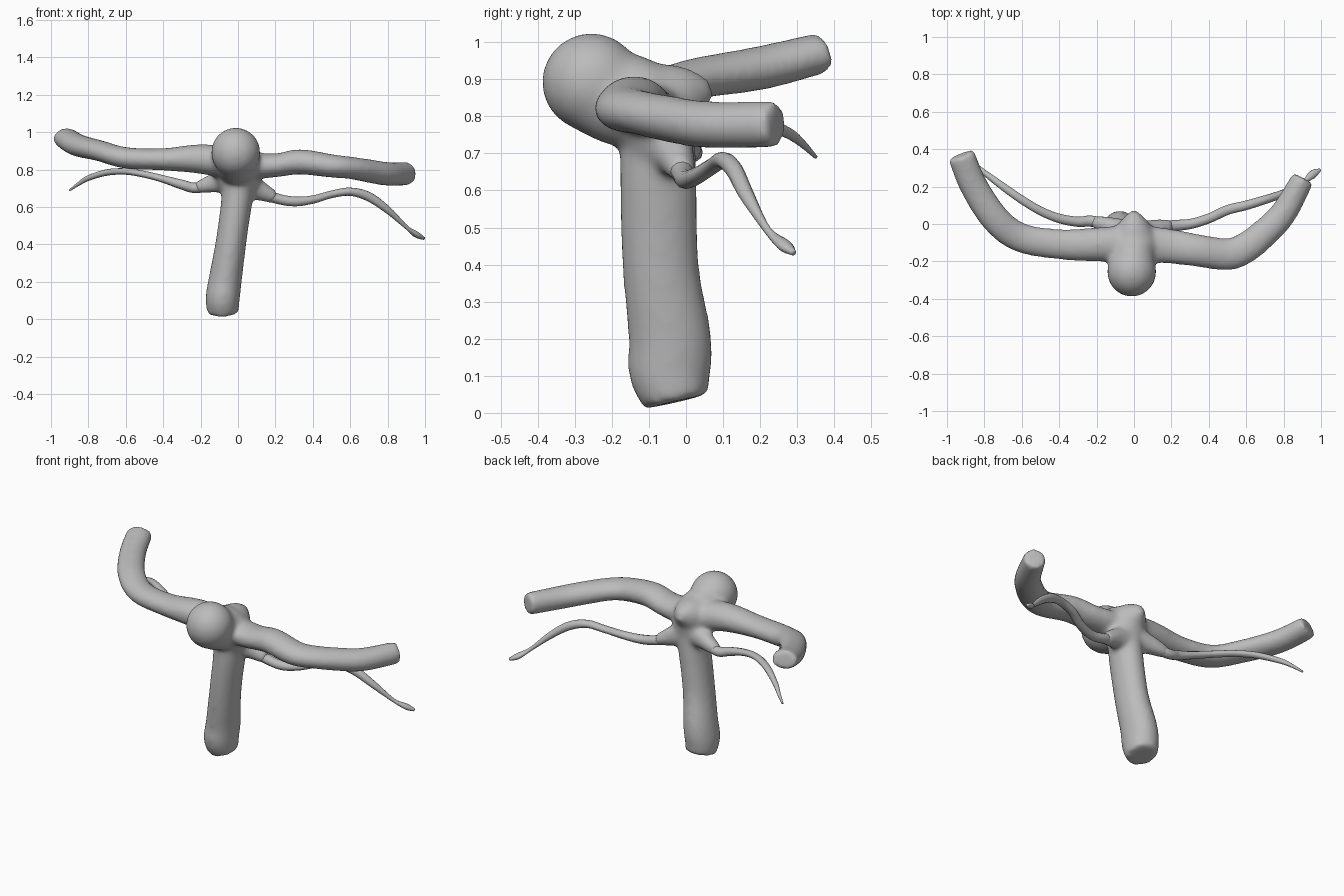
import bpy
import bmesh
import math
from mathutils import Vector, Matrix

cube = bpy.data.objects.get("Cube")
if cube:
    bpy.data.objects.remove(cube, do_unlink=True)

grey = bpy.data.materials.new("plain_grey")
grey.use_nodes = True
colour = (0.5, 0.5, 0.5, 1)
grey.diffuse_color = colour
grey.node_tree.nodes["Principled BSDF"].inputs["Base Color"].default_value = colour

UP = Vector((0, 0, 1))
BACK = Vector((0, 1, 0))


def smooth_path(points, steps):
    """Catmull-Rom through rows of x, y, z, side radius, up radius."""
    rows = [Vector(p) for p in points]
    rows = [2 * rows[0] - rows[1]] + rows + [2 * rows[-1] - rows[-2]]
    path = []
    for a, b, c, d in zip(rows, rows[1:], rows[2:], rows[3:]):
        for i in range(steps):
            t = i / steps
            path.append(b + (c - a) * (t / 2)
                        + (2 * a - 5 * b + 4 * c - d) * (t * t / 2)
                        + (3 * b - a - 3 * c + d) * (t ** 3 / 2))
    return path + [rows[-2]]


def add_tube(bm, points, ref=UP, sides=20, steps=5):
    """Closed tube with elliptical rings of changing size."""
    path = smooth_path(points, steps)
    centres = [Vector(p[:3]) for p in path]
    rings = []
    for i, row in enumerate(path):
        tangent = centres[min(i + 1, len(path) - 1)] - centres[max(i - 1, 0)]
        side = tangent.cross(ref).normalized()
        up = side.cross(tangent).normalized()
        ring = []
        for k in range(sides):
            a = math.tau * k / sides
            ring.append(bm.verts.new(centres[i] + side * (row[3] * math.cos(a))
                                     + up * (row[4] * math.sin(a))))
        rings.append(ring)
    for r, s in zip(rings, rings[1:]):
        for k in range(sides):
            n = (k + 1) % sides
            bm.faces.new((r[k], r[n], s[n], s[k]))
    bm.faces.new(rings[0])
    bm.faces.new(rings[-1])


def add_ball(bm, centre, size):
    matrix = Matrix.Translation(centre) @ Matrix.Diagonal((*size, 1))
    bmesh.ops.create_icosphere(bm, subdivisions=4, radius=1, matrix=matrix)


def finish(bm, name):
    bmesh.ops.recalc_face_normals(bm, faces=bm.faces[:])
    for f in bm.faces:
        f.smooth = True
    mesh = bpy.data.meshes.new(name)
    bm.to_mesh(mesh)
    bm.free()
    mesh.materials.append(grey)
    obj = bpy.data.objects.new(name, mesh)
    bpy.context.collection.objects.link(obj)
    return obj


body = bmesh.new()

# leaning trunk with a slanted cut at the bottom
add_tube(body, [
    (0, -.08, .8, .09, .1),
    (-.005, -.075, .65, .085, .105),
    (-.025, -.073, .5, .082, .105),
    (-.045, -.065, .36, .084, .105),
    (-.07, -.043, .2, .09, .113),
    (-.082, -.043, .11, .092, .113),
    (-.08, -.026, .03, .085, .09)], ref=BACK)

# rounded head, neck and pointed spur behind
add_ball(body, (-.012, -.255, .892), (.132, .134, .133))
add_tube(body, [
    (-.01, -.26, .885, .125, .125),
    (-.005, -.17, .845, .12, .128),
    (0, -.08, .835, .125, .118),
    (0, .005, .86, .08, .08),
    (0, .07, .875, .02, .025)])
add_ball(body, (0, -.075, .78), (.12, .105, .14))

# thick arms sweeping outward and back
add_tube(body, [
    (0, -.1, .83, .1, .09),
    (-.2, -.11, .857, .092, .08),
    (-.4, -.108, .855, .082, .06),
    (-.6, -.075, .863, .08, .058),
    (-.735, .02, .9, .08, .056),
    (-.855, .2, .93, .077, .06),
    (-.925, .37, .972, .075, .056)])
add_tube(body, [
    (0, -.1, .82, .1, .08),
    (.2, -.12, .823, .094, .064),
    (.33, -.14, .842, .088, .068),
    (.5, -.162, .82, .087, .063),
    (.6, -.125, .81, .084, .06),
    (.7, -.045, .793, .078, .063),
    (.8, .06, .777, .073, .064),
    (.905, .245, .778, .062, .064)])

# flared roots of the thin branches
add_tube(body, [
    (0, -.06, .73, .08, .08),
    (.1, -.03, .695, .055, .06),
    (.2, -.01, .648, .036, .034)])
add_tube(body, [
    (0, -.06, .74, .08, .08),
    (-.1, -.02, .735, .055, .06),
    (-.22, .014, .703, .036, .034)])

trunk = finish(body, "trunk_and_arms")
remesh = trunk.modifiers.new("Blend", 'REMESH')
remesh.mode = 'VOXEL'
remesh.voxel_size = 0.012
remesh.use_smooth_shade = True
soften = trunk.modifiers.new("Soften", 'SMOOTH')
soften.factor = 0.5
soften.iterations = 20

# thin wavy branches tapering to a tip
left = bmesh.new()
add_tube(left, [
    (.1, -.03, .69, .03, .035),
    (.2, -.01, .648, .03, .028),
    (.3, 0, .63, .027, .026),
    (.4, .03, .64, .026, .022),
    (.5, .075, .668, .026, .02),
    (.6, .1, .682, .025, .022),
    (.7, .13, .655, .023, .025),
    (.8, .165, .585, .02, .02),
    (.9, .22, .493, .01, .011),
    (.955, .265, .452, .022, .016),
    (.995, .29, .432, .008, .008)], sides=12, steps=6)
finish(left, "left_thin_branch")

right = bmesh.new()
add_tube(right, [
    (-.1, -.02, .735, .03, .035),
    (-.22, .014, .703, .03, .028),
    (-.3, .012, .72, .027, .026),
    (-.4, .03, .75, .025, .02),
    (-.5, .07, .775, .023, .018),
    (-.6, .13, .79, .022, .017),
    (-.7, .2, .785, .02, .017),
    (-.8, .275, .755, .015, .015),
    (-.85, .315, .725, .011, .01),
    (-.9, .35, .69, .005, .005)], sides=12, steps=6)
finish(right, "right_thin_branch")
